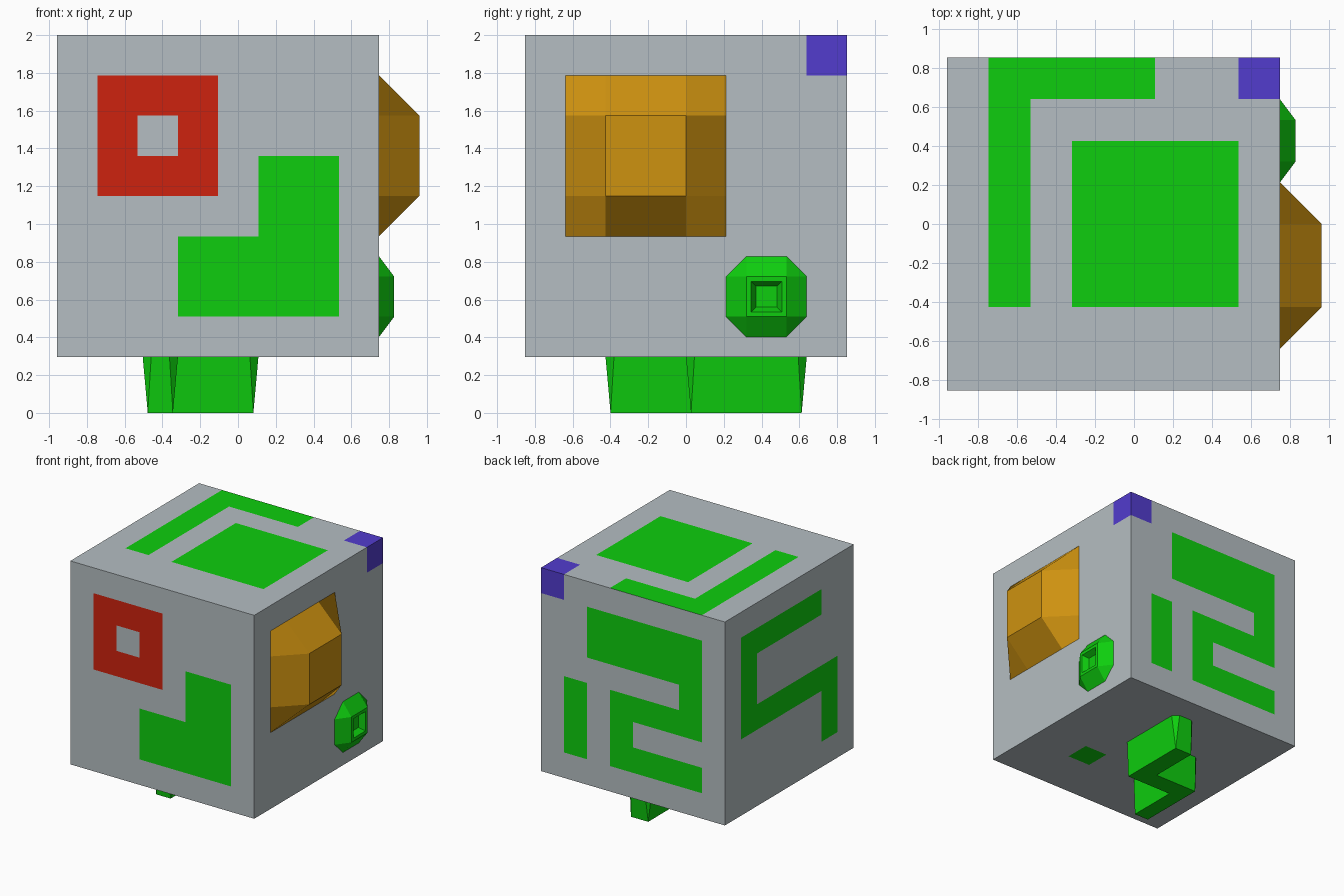
import bpy, bmesh
from mathutils import Vector

if "Cube" in bpy.data.objects:
    bpy.data.objects.remove(bpy.data.objects["Cube"])

S = 0.1065                      # one grid unit, the body is 16 units wide
O = Vector((-0.957, -0.852, 0.296))


def P(i, k, j):
    """Grid units (x, y, z) to world position."""
    return O + Vector((i, k, j)) * S


def material(name, rgb):
    m = bpy.data.materials.new(name)
    lin = [((c / 255 + 0.055) / 1.055) ** 2.4 if c > 10 else c / 255 / 12.92 for c in rgb]
    m.diffuse_color = (*lin, 1)
    m.use_nodes = True
    m.node_tree.nodes["Principled BSDF"].inputs["Base Color"].default_value = m.diffuse_color
    return m


GREY = material("grey", (181, 190, 194))
GREEN = material("green", (14, 206, 14))
RED = material("red", (206, 34, 14))
PURPLE = material("purple", (82, 60, 206))
ORANGE = material("orange", (206, 146, 16))


def finish(name, bm, mats):
    mesh = bpy.data.meshes.new(name)
    bm.to_mesh(mesh)
    bm.free()
    for m in mats:
        mesh.materials.append(m)
    ob = bpy.data.objects.new(name, mesh)
    bpy.context.collection.objects.link(ob)
    return ob


def build(name, verts, faces, mat):
    bm = bmesh.new()
    vs = [bm.verts.new(v) for v in verts]
    for f in faces:
        bm.faces.new([vs[n] for n in f])
    bmesh.ops.recalc_face_normals(bm, faces=bm.faces)
    return finish(name, bm, [mat])


# Painted rectangles per side: (a0, b0, a1, b1, material slot), later ones win
PAINT = {
    "front": [(2, 8, 8, 14, 2), (4, 10, 6, 12, 0), (6, 2, 14, 6, 1), (10, 6, 14, 10, 1)],
    "top": [(6, 4, 14, 12, 1), (2, 4, 4, 16, 1), (2, 14, 10, 16, 1), (14, 14, 16, 16, 3)],
    "right": [(14, 14, 16, 16, 3)],
    "back": [(4, 10, 14, 14, 1), (12, 8, 14, 10, 1), (6, 6, 14, 8, 1), (6, 4, 8, 6, 1),
             (6, 2, 14, 4, 1), (2, 2, 4, 8, 1), (0, 14, 2, 16, 3)],
    "left": [(2, 12, 12, 14, 1), (2, 6, 4, 14, 1), (2, 6, 14, 8, 1), (12, 2, 14, 8, 1)],
    "bottom": [(10, 4, 12, 6, 1)],
}


def side_coords(n, i, k, j):
    if abs(n.x) > 0.5:
        return ("right", k, j) if n.x > 0 else ("left", 16 - k, j)
    if abs(n.y) > 0.5:
        return ("back", 16 - i, j) if n.y > 0 else ("front", i, j)
    return ("top", i, k) if n.z > 0 else ("bottom", i, k)


# Cube body, cut into cells, coloured, then merged back by colour
bm = bmesh.new()
bmesh.ops.create_cube(bm, size=16 * S)
bmesh.ops.translate(bm, verts=bm.verts, vec=P(8, 8, 8))
bmesh.ops.subdivide_edges(bm, edges=bm.edges[:], cuts=7, use_grid_fill=True)
bm.normal_update()
for f in bm.faces:
    side, a, b = side_coords(f.normal, *((f.calc_center_median() - O) / S))
    for a0, b0, a1, b1, slot in PAINT[side]:
        if a0 < a < a1 and b0 < b < b1:
            f.material_index = slot
bmesh.ops.dissolve_limit(bm, angle_limit=0.01, verts=bm.verts[:], edges=bm.edges[:],
                         delimit={'MATERIAL'})
finish("body", bm, [GREY, GREEN, RED, PURPLE])


# Raised block on the right side: 4 x 4 points, the inner four pushed out
ks, js = (2, 4, 8, 10), (6, 8, 12, 14)
verts = [P(16 + (2 if a in (1, 2) and b in (1, 2) else 0), ks[a], js[b])
         for b in range(4) for a in range(4)]
faces = []
for b in range(3):
    for a in range(3):
        q = [b * 4 + a, b * 4 + a + 1, b * 4 + a + 5, b * 4 + a + 4]
        if (a, b) in ((2, 0), (0, 2)):      # turn so the fold runs inner to outer corner
            q = q[1:] + q[:1]
        faces.append(q)
build("raised_block", verts, faces, ORANGE)


# Octagonal knob with a stepped recess, lofted from rings
def square(h, out):
    return [P(16 + out, 12 + a * h, 3 + b * h) for a, b in ((-1, -1), (1, -1), (1, 1), (-1, 1))]


octagon = [P(16, 12 + a, 3 + b) for a, b in
           ((-2, -1), (-1, -2), (1, -2), (2, -1), (2, 1), (1, 2), (-1, 2), (-2, 1))]
verts = octagon + square(1, 0.75) + square(0.76, 0.75) + square(0.52, 0.3)
faces = []
for n in range(4):
    m = (n + 1) % 4
    faces.append((2 * n, 2 * n + 1, 8 + n))                          # corner
    faces.append((2 * n + 1, (2 * n + 2) % 8, 8 + m, 8 + n))         # slope
    faces.append((8 + n, 8 + m, 12 + m, 12 + n))                     # rim
    faces.append((12 + n, 12 + m, 16 + m, 16 + n))                   # recess wall
faces.append((16, 17, 18, 19))
build("knob", verts, faces, GREEN)


# Zigzag foot: tapered downwards, convex corners cut at the top
outline = [Vector(p) for p in ((4.25, 4), (6, 4), (6, 8), (10, 8), (10, 14), (8, 14),
                               (8, 10), (4.25, 10))]
INSET, CUT = 0.25, 0.42
top, verts, faces = [], [], []
for n, p in enumerate(outline):
    d0 = (p - outline[n - 1]).normalized()
    d1 = (outline[(n + 1) % len(outline)] - p).normalized()
    low = p + (d1 - d0) * INSET
    convex = d0.x * d1.y - d0.y * d1.x > 0
    if not convex:
        low = p + (d1 - d0) * -INSET
    ends = [p - d0 * CUT, p + d1 * CUT] if convex else [p]
    first = len(verts)
    verts += [P(e.x, e.y, 0) for e in ends]
    v = P(low.x, low.y, 0)
    v.z = 0
    verts.append(v)
    top.append((first, first + len(ends) - 1, len(verts) - 1))
for n, (a, b, low) in enumerate(top):
    c, _, nxt = top[(n + 1) % len(top)]
    if a != b:
        faces.append((a, b, low))
    faces.append((b, c, nxt, low))
faces.append([t[2] for t in top])
build("foot", verts, faces, GREEN)
